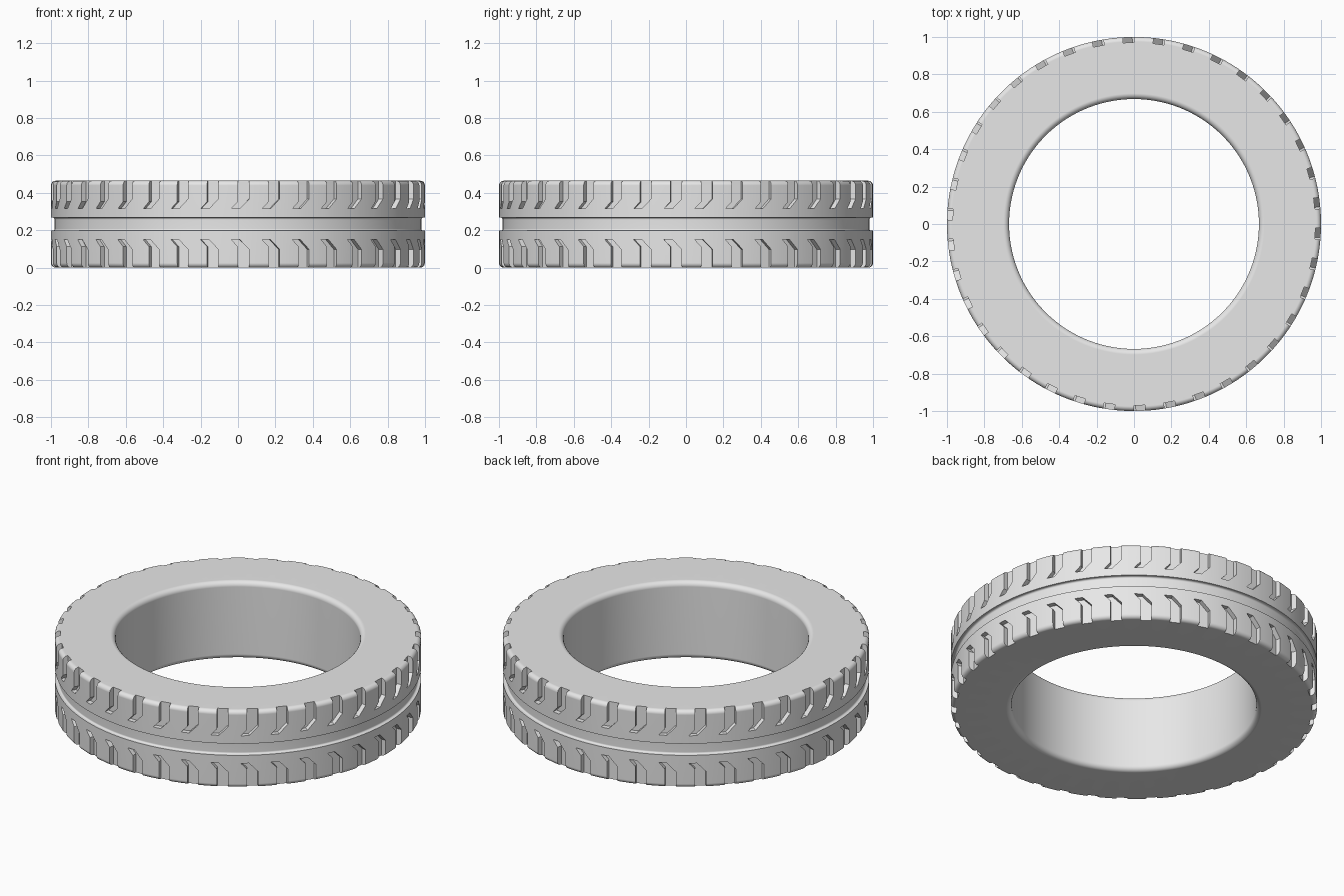
import bpy, bmesh
from math import sin, cos, pi, radians

cube = bpy.data.objects.get("Cube")
if cube:
    bpy.data.objects.remove(cube, do_unlink=True)

MID = 0.2325      # half the tyre width
SEGMENTS = 190
SLOTS = 38

rubber = bpy.data.materials.new("light_grey_rubber")
rubber.use_nodes = True
grey = (0.8, 0.8, 0.8, 1)
rubber.diffuse_color = grey
rubber.node_tree.nodes["Principled BSDF"].inputs["Base Color"].default_value = grey


def arc(r, z, radius, start, end, steps=5):
    angles = [radians(start + (end - start) * i / steps) for i in range(steps + 1)]
    return [(r + radius * cos(a), z + radius * sin(a)) for a in angles]


def finish(bm, name):
    bmesh.ops.recalc_face_normals(bm, faces=bm.faces)
    mesh = bpy.data.meshes.new(name)
    bm.to_mesh(mesh)
    bm.free()
    mesh.materials.append(rubber)
    obj = bpy.data.objects.new(name, mesh)
    bpy.context.collection.objects.link(obj)
    return obj


def bridge(bm, ring_a, ring_b):
    n = len(ring_a)
    for i in range(n):
        j = (i + 1) % n
        bm.faces.new((ring_a[i], ring_a[j], ring_b[j], ring_b[i]))


# Tyre body: half section from the centre groove to the bore, mirrored and spun
half = arc(0.99, 0.025, 0.01, 180, 90, 4) + [(1, 0.035)]
half += arc(0.975, MID - 0.025, 0.025, 0, 90)
half += arc(0.698, MID - 0.03, 0.03, 90, 180)
section = half + [(r, -z) for r, z in reversed(half)]

bm = bmesh.new()
rings = []
for i in range(SEGMENTS):
    a = 2 * pi * i / SEGMENTS
    rings.append([bm.verts.new((r * cos(a), r * sin(a), MID + z)) for r, z in section])
for i in range(SEGMENTS):
    bridge(bm, rings[i], rings[(i + 1) % SEGMENTS])
tyre = finish(bm, "tyre")

# Tread slots: bent prisms around both shoulders, as (sideways, height) outlines
slot = [(0.03, 0.26), (0.03, 0.135), (-0.02, 0.083),
        (-0.065, 0.083), (-0.03, 0.12), (-0.03, 0.26)]
bm = bmesh.new()
for i in range(SLOTS):
    a = radians(-88.3) + 2 * pi * i / SLOTS
    for side in (1, -1):
        inner, outer = [
            [bm.verts.new((r * cos(a) - u * sin(a), r * sin(a) + u * cos(a), MID + side * z))
             for u, z in slot]
            for r in (0.97, 1.05)]
        bridge(bm, inner, outer)
        bm.faces.new(inner)
        bm.faces.new(outer)
cutter = finish(bm, "slot_cutter")
cutter.hide_render = True

# Cut the slots, then smooth the rounded surfaces
bpy.ops.object.select_all(action='DESELECT')
tyre.select_set(True)
bpy.context.view_layer.objects.active = tyre
cut = tyre.modifiers.new("slots", 'BOOLEAN')
cut.operation = 'DIFFERENCE'
cut.solver = 'EXACT'
cut.object = cutter
bpy.ops.object.modifier_apply(modifier=cut.name)
bpy.data.objects.remove(cutter, do_unlink=True)

bpy.ops.object.shade_smooth_by_angle(angle=radians(30))
weighted = tyre.modifiers.new("weighted_normals", 'WEIGHTED_NORMAL')
weighted.keep_sharp = True
